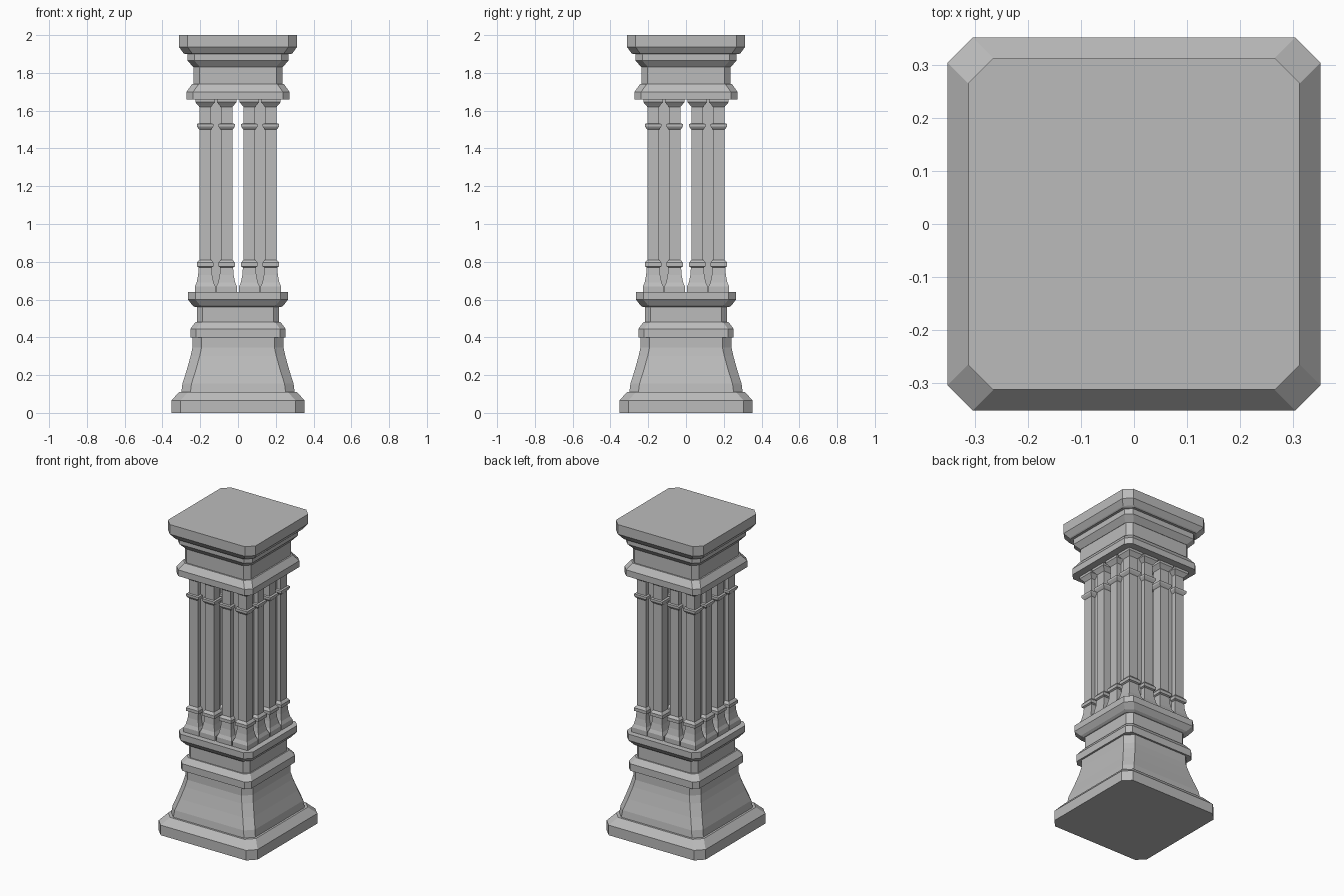
import bpy
import bmesh

cube = bpy.data.objects.get("Cube")
if cube:
    bpy.data.objects.remove(cube, do_unlink=True)

stone = bpy.data.materials.new("grey_stone")
stone.use_nodes = True
colour = (0.5, 0.5, 0.5, 1)
stone.diffuse_color = colour
stone.node_tree.nodes["Principled BSDF"].inputs["Base Color"].default_value = colour


def outline(half, cut):
    """Square outline, with chamfered corners when cut is above zero."""
    points = []
    for sx, sy in ((1, 1), (-1, 1), (-1, -1), (1, -1)):
        if cut:
            pair = [(sx * half, sy * (half - cut)), (sx * (half - cut), sy * half)]
            points += pair if sx * sy > 0 else pair[::-1]
        else:
            points.append((sx * half, sy * half))
    return points


def loft(name, profile, cut=0, centre=(0, 0)):
    """Stack square outlines along a profile of (half width, height)."""
    bm = bmesh.new()
    rings = []
    for half, z in profile:
        rings.append([bm.verts.new((x, y, z)) for x, y in outline(half, cut)])
    for low, high in zip(rings, rings[1:]):
        n = len(low)
        for i in range(n):
            j = (i + 1) % n
            bm.faces.new((low[i], low[j], high[j], high[i]))
    bm.faces.new(rings[0][::-1])
    bm.faces.new(rings[-1])
    mesh = bpy.data.meshes.new(name)
    bm.to_mesh(mesh)
    bm.free()
    mesh.materials.append(stone)
    obj = bpy.data.objects.new(name, mesh)
    obj.location = (*centre, 0)
    bpy.context.collection.objects.link(obj)
    return obj


# Pedestal
loft("base_slab", [(0.353, 0), (0.353, 0.065), (0.313, 0.11)], 0.048)
loft("flared_foot", [(0.3, 0.11), (0.294, 0.155), (0.272, 0.225), (0.251, 0.3),
                     (0.241, 0.345), (0.24, 0.4)], 0.048)
loft("foot_band", [(0.252, 0.4), (0.252, 0.445), (0.226, 0.48)], 0.03)
loft("pedestal_neck", [(0.218, 0.48), (0.218, 0.57)], 0.03)
loft("pedestal_cornice", [(0.228, 0.56), (0.24, 0.568), (0.265, 0.6),
                          (0.265, 0.64)], 0.04)

# Column clusters, one in each quadrant
column_profile = [(0.054, 0.64), (0.054, 0.67), (0.045, 0.69), (0.037, 0.73), (0.034, 0.77),
                  (0.044, 0.775), (0.044, 0.795), (0.036, 0.805), (0.031, 0.81),
                  (0.031, 1.5), (0.036, 1.505), (0.044, 1.517), (0.044, 1.53),
                  (0.031, 1.532), (0.031, 1.62), (0.039, 1.63), (0.052, 1.645),
                  (0.052, 1.66)]
for side_x, x_name in ((1, "left"), (-1, "right")):
    for side_y, y_name in ((1, "back"), (-1, "front")):
        label = f"{y_name}_{x_name}"
        mid = 0.117
        loft(f"cluster_core_{label}", [(0.06, 0.64), (0.06, 1.67)],
             centre=(side_x * mid, side_y * mid))
        for x in (0.06, 0.174):
            for y in (0.06, 0.174):
                loft(f"column_{label}", column_profile,
                     centre=(side_x * x, side_y * y))

# Capital
loft("capital_band", [(0.272, 1.66), (0.272, 1.7), (0.244, 1.74)], 0.035)
loft("capital_neck", [(0.235, 1.74), (0.235, 1.84)], 0.03)
loft("capital_cornice", [(0.237, 1.83), (0.267, 1.865), (0.267, 1.9)], 0.036)
loft("top_slab", [(0.283, 1.9), (0.29, 1.906), (0.313, 1.938), (0.313, 2.0)], 0.045)
